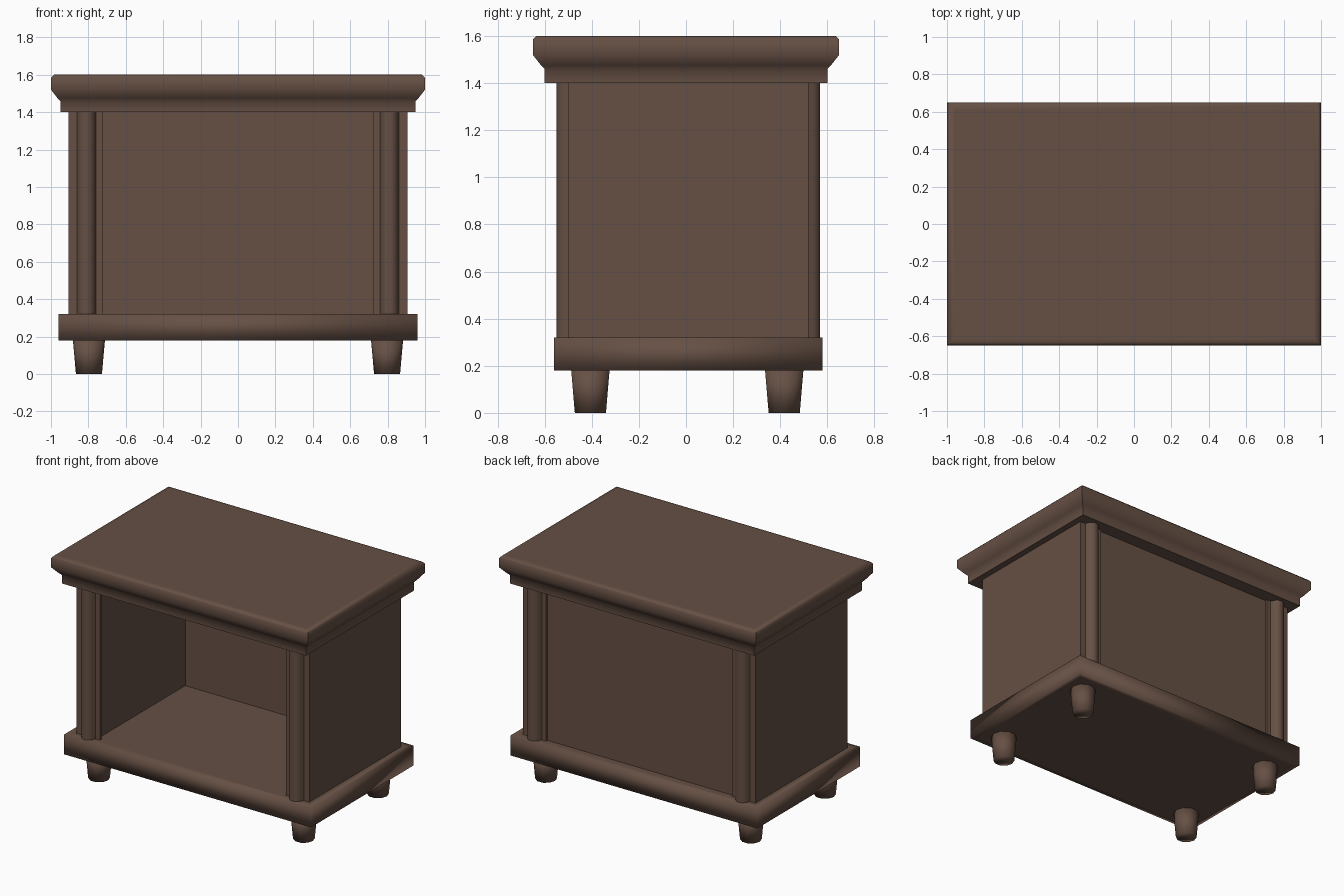
import bpy, bmesh, math

if "Cube" in bpy.data.objects:
    bpy.data.objects.remove(bpy.data.objects["Cube"])

wood = bpy.data.materials.new("dark brown wood")
wood.diffuse_color = (0.133, 0.080, 0.058, 1)
wood.use_nodes = True
wood.node_tree.nodes["Principled BSDF"].inputs["Base Color"].default_value = wood.diffuse_color


def finish(name, bm, smooth=None):
    """Turn a bmesh into an object; smooth is None, 'all' or an angle in degrees."""
    bmesh.ops.recalc_face_normals(bm, faces=bm.faces)
    mesh = bpy.data.meshes.new(name)
    bm.to_mesh(mesh)
    bm.free()
    mesh.materials.append(wood)
    ob = bpy.data.objects.new(name, mesh)
    bpy.context.collection.objects.link(ob)
    if smooth == 'all':
        mesh.shade_smooth()
    elif smooth:
        bpy.ops.object.select_all(action='DESELECT')
        ob.select_set(True)
        bpy.context.view_layer.objects.active = ob
        bpy.ops.object.shade_smooth_by_angle(angle=math.radians(smooth))
    return ob


def loft(name, rings, smooth=None):
    """Skin a stack of vertex rings and cap both ends."""
    bm = bmesh.new()
    loops = [[bm.verts.new(p) for p in ring] for ring in rings]
    n = len(loops[0])
    for a, b in zip(loops, loops[1:]):
        for i in range(n):
            j = (i + 1) % n
            bm.faces.new((a[i], a[j], b[j], b[i]))
    bm.faces.new(loops[0])
    bm.faces.new(loops[-1])
    return finish(name, bm, smooth)


def rect(x0, x1, y0, y1, z):
    return [(x0, y0, z), (x1, y0, z), (x1, y1, z), (x0, y1, z)]


def box(name, x0, x1, y0, y1, z0, z1):
    return loft(name, [rect(x0, x1, y0, y1, z) for z in (z0, z1)])


def circle(cx, cy, r, z, n=10):
    return [(cx + r * math.cos(2 * math.pi * i / n),
             cy + r * math.sin(2 * math.pi * i / n), z) for i in range(n)]


# Moulded top: straight lip, flare, rounded upper edge
top_profile = [(0.95, 1.40), (0.95, 1.46), (0.965, 1.475), (1.0, 1.52),
               (1.0, 1.585), (0.985, 1.60), (0.96, 1.60)]
loft("top", [rect(-x, x, -(x - 0.35), x - 0.35, z) for x, z in top_profile], 50)

# Plinth with softly shaded edges
loft("plinth", [rect(-0.96 + i, 0.96 - i, -0.56 + i, 0.58 - i, z)
                for i, z in ((0.04, 0.18), (0, 0.18), (0, 0.32), (0.04, 0.32))], 'all')

# Cabinet walls, open at the front
box("back_panel", -0.76, 0.76, 0.485, 0.505, 0.32, 1.40)
for side, sx in (("left", -1), ("right", 1)):
    x0, x1 = sorted((0.75 * sx, 0.905 * sx))
    box(side + "_wall", x0, x1, -0.48, 0.50, 0.32, 1.40)

    for end, sy, face, foot_y in (("front", -1, -0.50, -0.406), ("back", 1, 0.52, 0.417)):
        # Corner post: flat wings with a half-round column between them
        outline = [(0.725, -0.02), (0.725, 0), (0.758, 0)]
        outline += [(0.81 - 0.048 * math.cos(math.pi * k / 12),
                     0.05 * math.sin(math.pi * k / 12)) for k in range(1, 12)]
        outline += [(0.862, 0), (0.905, 0), (0.905, -0.02)]
        loft(f"{end}_{side}_post",
             [[(x * sx, face + d * sy, z) for x, d in outline] for z in (0.32, 1.40)], 60)

        # Tapered foot
        loft(f"{end}_{side}_foot",
             [circle(0.797 * sx, foot_y, r, z)
              for r, z in ((0.0695, 0), (0.0855, 0.18))], 'all')
